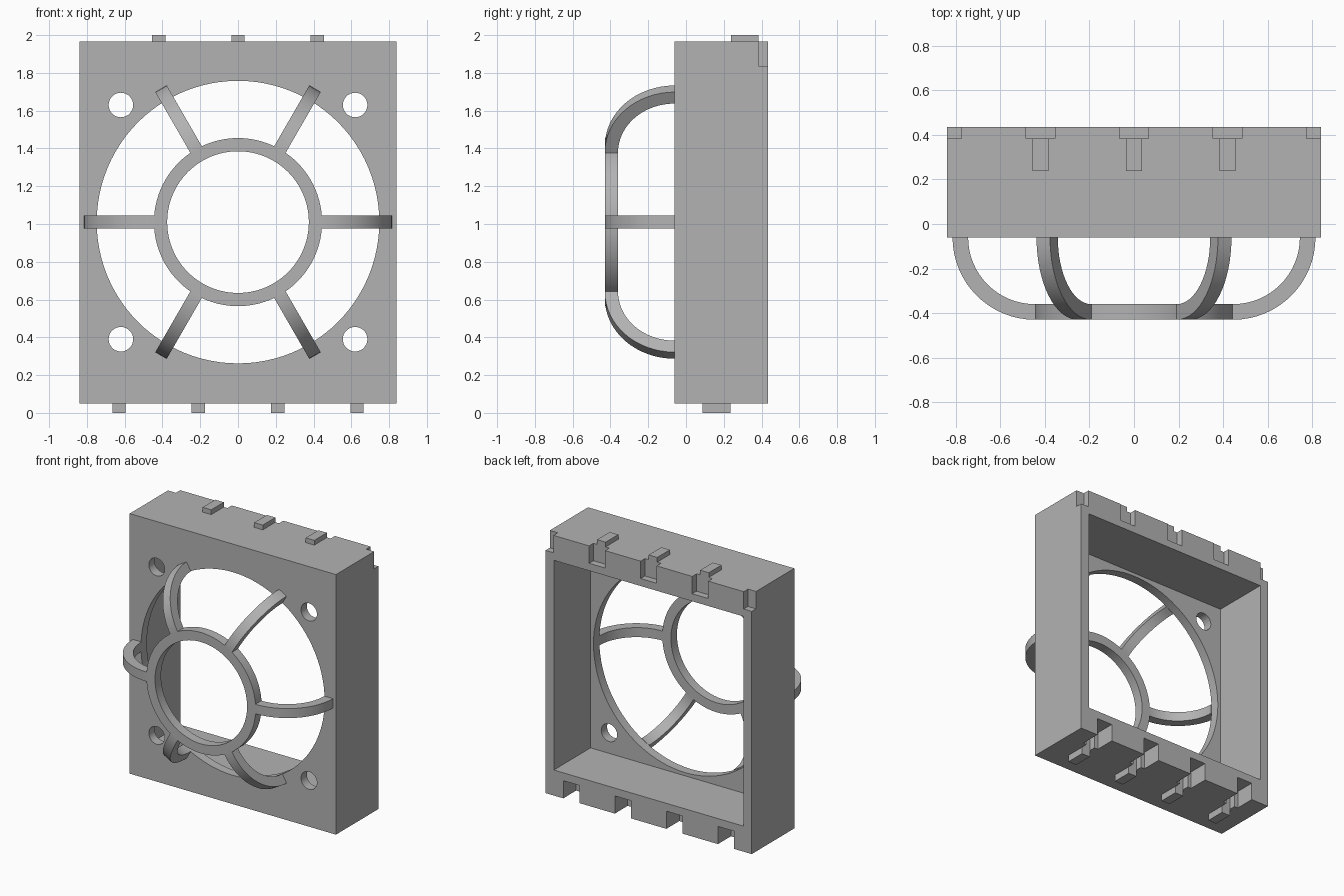
import bpy
import bmesh
from math import cos, sin, pi, radians
from mathutils import Matrix, Vector

start = bpy.data.objects.get("Cube")
if start:
    bpy.data.objects.remove(start, do_unlink=True)

grey = bpy.data.materials.new("plain_grey")
grey.use_nodes = True
COLOUR = (0.45, 0.45, 0.45, 1)
grey.diffuse_color = COLOUR
grey.node_tree.nodes["Principled BSDF"].inputs["Base Color"].default_value = COLOUR

MID = 1.01            # height of the fan axis
FRONT, BACK = -0.06, 0.435
WALL = 0.068
HALF_W = 0.84
BOTTOM, TOP = 0.05, 1.965


def finish(name, bm):
    bmesh.ops.recalc_face_normals(bm, faces=bm.faces)
    mesh = bpy.data.meshes.new(name)
    bm.to_mesh(mesh)
    bm.free()
    mesh.materials.append(grey)
    obj = bpy.data.objects.new(name, mesh)
    bpy.context.collection.objects.link(obj)
    return obj


def box(name, x, y, z):
    """Box from (min, max) pairs."""
    bm = bmesh.new()
    bmesh.ops.create_cube(bm, size=1)
    for v in bm.verts:
        v.co = Vector([(a + b) / 2 + c * (b - a) for (a, b), c in zip((x, y, z), v.co)])
    return finish(name, bm)


def bore(name, x, z, radius, segments):
    """Cylinder along y that passes through the front plate."""
    bm = bmesh.new()
    place = Matrix.Translation((x, 0, z)) @ Matrix.Rotation(pi / 2, 4, "X")
    bmesh.ops.create_cone(bm, cap_ends=True, segments=segments, radius1=radius,
                          radius2=radius, depth=0.4, matrix=place)
    return finish(name, bm)


def sweep(name, sections, closed=False):
    """Skin a row of four-cornered sections."""
    bm = bmesh.new()
    rows = [[bm.verts.new(p) for p in s] for s in sections]
    pairs = list(zip(rows, rows[1:]))
    if closed:
        pairs.append((rows[-1], rows[0]))
    else:
        bm.faces.new(rows[0])
        bm.faces.new(rows[-1])
    for a, b in pairs:
        for i in range(4):
            j = (i + 1) % 4
            bm.faces.new((a[i], a[j], b[j], b[i]))
    return finish(name, bm)


def smooth(obj):
    bpy.ops.object.select_all(action="DESELECT")
    obj.select_set(True)
    bpy.context.view_layer.objects.active = obj
    bpy.ops.object.shade_smooth_by_angle(angle=radians(30))


# Housing cutters: open back cavity, fan opening and screw holes
inner = HALF_W - WALL
cutters = [
    box("cavity_cutter", (-inner, inner), (FRONT + WALL, 0.6), (MID - inner, MID + inner)),
    bore("fan_cutter", 0, MID, 0.748, 96),
]
for sx in (-1, 1):
    for sz in (-1, 1):
        cutters.append(bore("screw_cutter", sx * 0.62, MID + sz * 0.62, 0.065, 32))

# Top notches in the back edge, half-width ones at the corners
for k in range(-2, 3):
    x = k * 0.42
    cutters.append(box("top_notch_cutter", (x - 0.065, x + 0.065), (0.385, 0.6), (1.837, 2.2)))

# Stepped slots in the underside
slots = [-0.63, -0.21, 0.21, 0.63]
for x in slots:
    cutters.append(box("wide_slot_cutter", (x - 0.065, x + 0.065), (0.285, 0.6), (-0.2, 0.18)))
    cutters.append(box("narrow_slot_cutter", (x - 0.035, x + 0.035), (0.235, 0.35), (-0.2, 0.18)))

# Housing
housing = box("housing", (-HALF_W, HALF_W), (FRONT, BACK), (BOTTOM, TOP))
for c in cutters:
    c.hide_render = True
    cut = housing.modifiers.new("cut", "BOOLEAN")
    cut.operation = "DIFFERENCE"
    cut.solver = "EXACT"
    cut.object = c
bpy.context.view_layer.update()
graph = bpy.context.evaluated_depsgraph_get()
carved = bpy.data.meshes.new_from_object(housing.evaluated_get(graph))
housing.modifiers.clear()
housing.data = carved
for c in cutters:
    bpy.data.objects.remove(c, do_unlink=True)
smooth(housing)

# Locating tabs
for x in (-0.42, 0, 0.42):
    box("top_tab", (x - 0.035, x + 0.035), (0.238, 0.385), (TOP - 0.02, 2.0))
for x in slots:
    box("bottom_tab", (x - 0.035, x + 0.035), (0.088, 0.235), (0.0, BOTTOM + 0.02))

# Guard ring
NOSE, BAR, RING = -0.43, 0.07, 0.445
ring = []
for i in range(96):
    a = 2 * pi * i / 96
    ring.append([(r * cos(a), y, MID + r * sin(a)) for r, y in
                 ((RING, NOSE), (RING, NOSE + BAR), (RING - BAR, NOSE + BAR), (RING - BAR, NOSE))])
smooth(sweep("guard_ring", ring, closed=True))

# Guard ribs: quarter arcs from the ring back to the front plate
outer = FRONT - NOSE
path = [((0.425, NOSE), (0.425, NOSE + BAR))]
for i in range(17):
    t = pi / 2 * i / 16
    path.append(tuple((RING + r * sin(t), FRONT - r * cos(t)) for r in (outer, outer - BAR)))
h = BAR / 2
for k in range(6):
    turn = Matrix.Translation((0, 0, MID)) @ Matrix.Rotation(k * pi / 3, 4, "Y")
    rib = [[turn @ Vector(p) for p in ((*a, -h), (*a, h), (*b, h), (*b, -h))] for a, b in path]
    smooth(sweep("guard_rib", rib))
